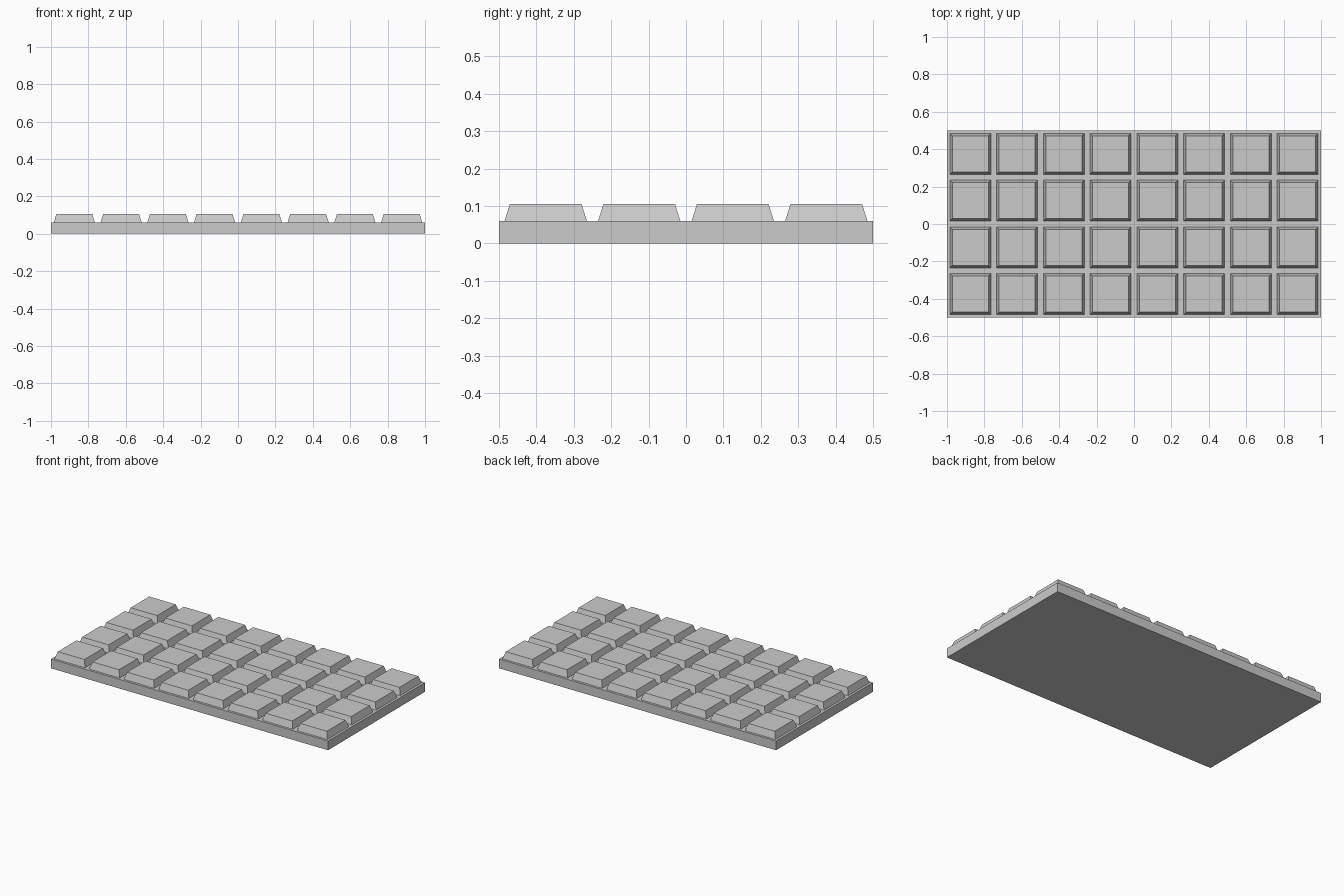
import bpy, bmesh

if "Cube" in bpy.data.objects:
    bpy.data.objects.remove(bpy.data.objects["Cube"])

COLS, ROWS, PITCH = 8, 4, 0.25
BASE_H, TOP_H = 0.06, 0.105
BOTTOM_HALF, TOP_HALF = 0.110, 0.096


def frustum(name, loc, half_bottom, half_top, z0, z1):
    """Rectangular block whose top may be narrower than its bottom."""
    bm = bmesh.new()
    bmesh.ops.create_cube(bm, size=2)
    for v in bm.verts:
        hx, hy = half_top if v.co.z > 0 else half_bottom
        v.co = (v.co.x * hx, v.co.y * hy, z1 if v.co.z > 0 else z0)
    mesh = bpy.data.meshes.new(name)
    bm.to_mesh(mesh)
    bm.free()
    obj = bpy.data.objects.new(name, mesh)
    obj.location = (*loc, 0)
    bpy.context.collection.objects.link(obj)
    return obj


# Flat slab
frustum("bar_base", (0, 0), (1, 0.5), (1, 0.5), 0, BASE_H)

# Grid of tapered squares, all sharing one mesh
square = None
for r in range(ROWS):
    for c in range(COLS):
        loc = ((c - (COLS - 1) / 2) * PITCH, (r - (ROWS - 1) / 2) * PITCH)
        name = f"square_{r + 1}_{c + 1}"
        if square is None:
            square = frustum(name, loc, (BOTTOM_HALF,) * 2, (TOP_HALF,) * 2, BASE_H, TOP_H)
        else:
            copy = bpy.data.objects.new(name, square.data)
            copy.location = (*loc, 0)
            bpy.context.collection.objects.link(copy)
